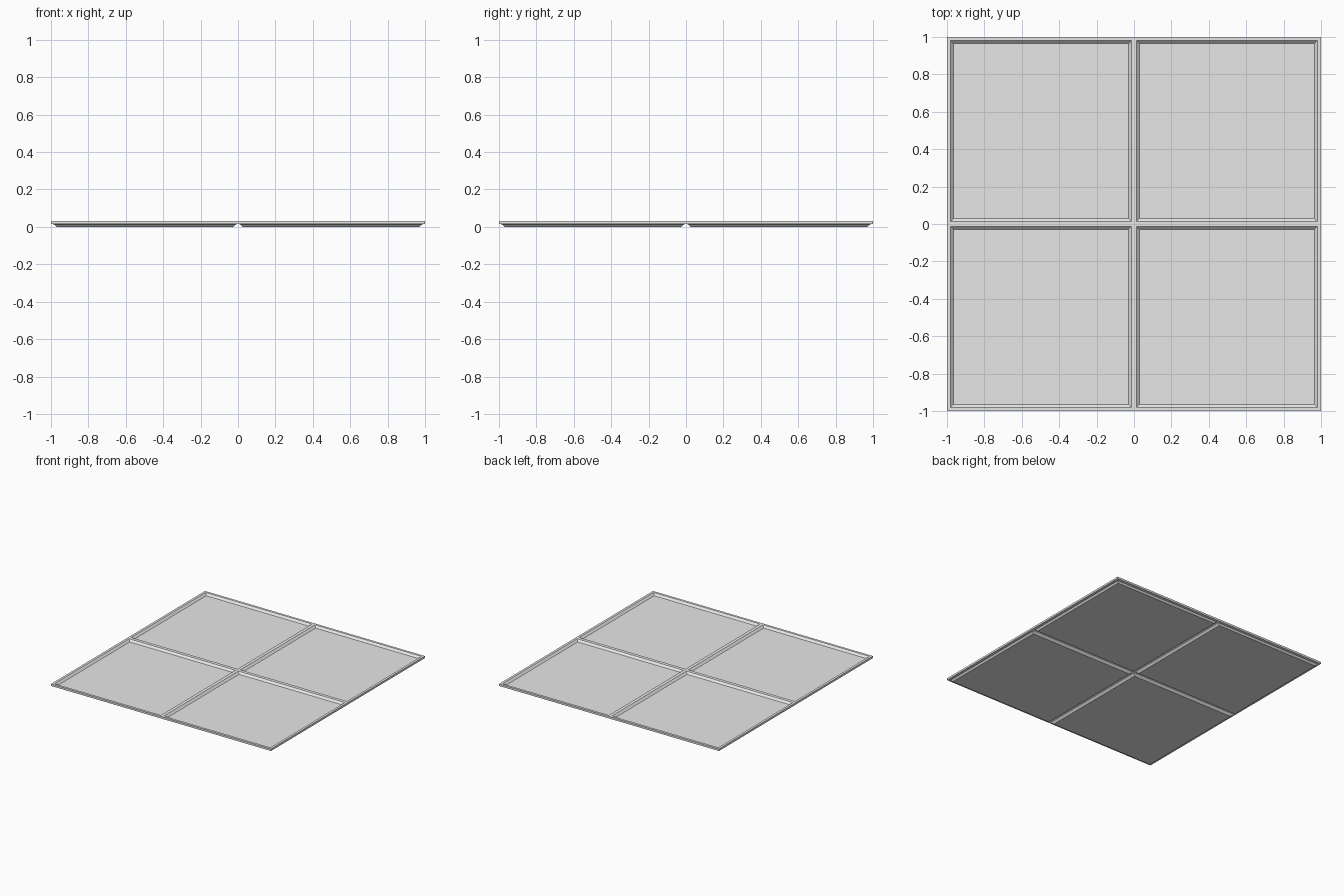
import bpy
import bmesh

# Remove the default object
cube = bpy.data.objects.get("Cube")
if cube:
    bpy.data.objects.remove(cube, do_unlink=True)

HEIGHT = 0.032      # overall height
THICK = 0.016       # sheet thickness
RIM = 0.014         # flat rim around each tray
SLOPE = 0.016       # width and depth of the sloped tray wall
EXTENT = 0.994      # half size before the outer border is widened

# Single plain colour
grey = bpy.data.materials.new("light_grey")
grey.use_nodes = True
colour = (0.8, 0.8, 0.8, 1.0)
grey.diffuse_color = colour
grey.node_tree.nodes["Principled BSDF"].inputs["Base Color"].default_value = colour

# Two by two sheet, each square pressed down into a shallow tray
bm = bmesh.new()
bmesh.ops.create_grid(bm, x_segments=2, y_segments=2, size=EXTENT)
trays = bm.faces[:]
bmesh.ops.inset_individual(bm, faces=trays, thickness=RIM, use_even_offset=True)
bmesh.ops.inset_individual(bm, faces=trays, thickness=SLOPE,
                           depth=-(HEIGHT - THICK), use_even_offset=True)

# Widen the outer border to the full size and lift the rim to the top
for v in bm.verts:
    for axis in range(2):
        if abs(v.co[axis]) > EXTENT - 0.001:
            v.co[axis] = 1.0 if v.co[axis] > 0 else -1.0
    v.co.z += HEIGHT

mesh = bpy.data.meshes.new("panel_tile")
bm.to_mesh(mesh)
bm.free()
mesh.materials.append(grey)
tile = bpy.data.objects.new("panel_tile", mesh)
bpy.context.collection.objects.link(tile)

# Give the pressed sheet an even thickness below its top surface
solid = tile.modifiers.new("thickness", 'SOLIDIFY')
solid.thickness = THICK
solid.offset = -1.0
solid.use_even_offset = True
